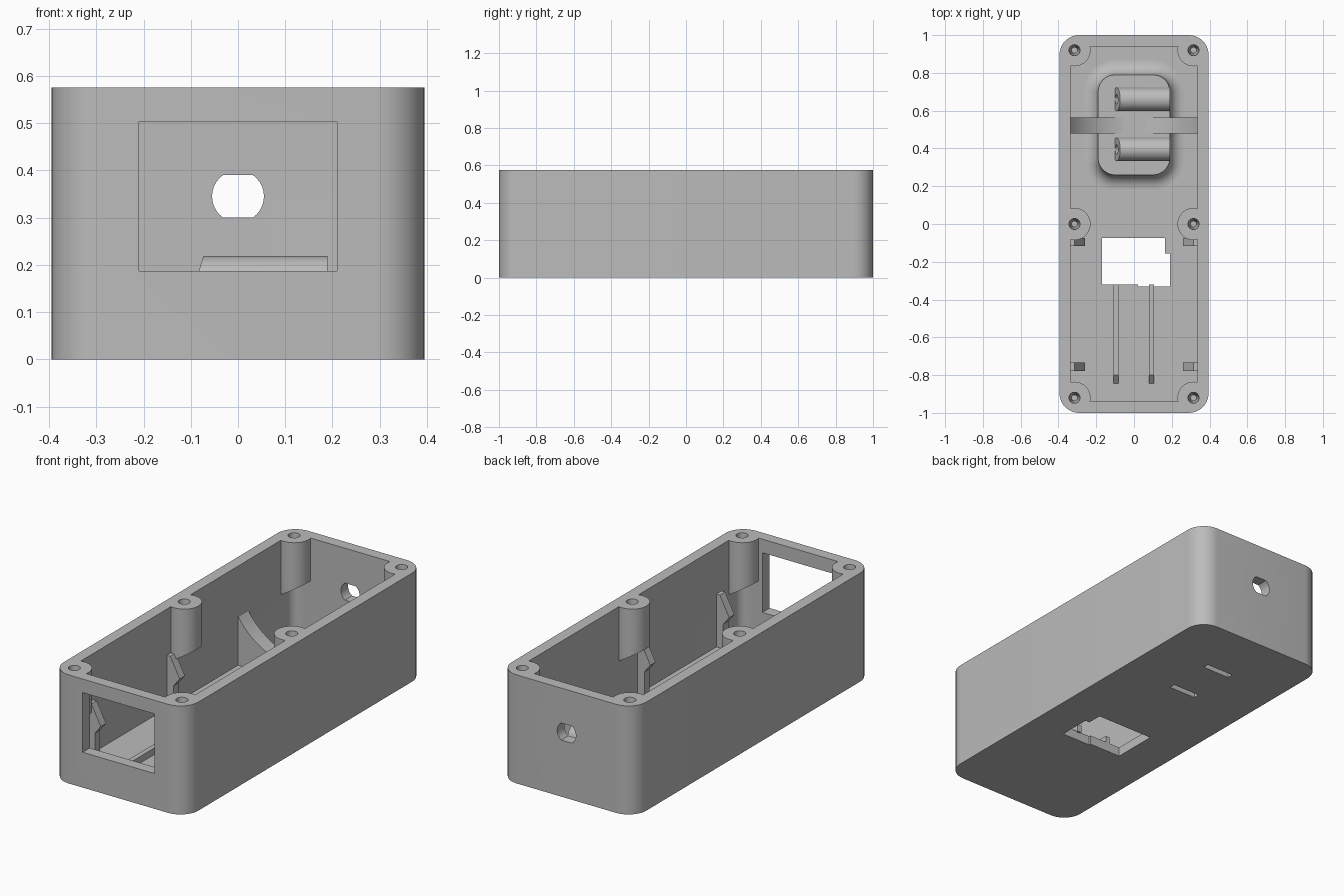
import bpy, bmesh, math
from mathutils import Matrix, Vector

if "Cube" in bpy.data.objects:
    bpy.data.objects.remove(bpy.data.objects["Cube"])

grey = bpy.data.materials.new("light_grey")
grey.use_nodes = True
grey.diffuse_color = (0.5, 0.5, 0.5, 1)
grey.node_tree.nodes["Principled BSDF"].inputs["Base Color"].default_value = (0.5, 0.5, 0.5, 1)

H, FLOOR = 0.575, 0.05


def make(name, bm):
    bmesh.ops.recalc_face_normals(bm, faces=bm.faces)
    mesh = bpy.data.meshes.new(name)
    bm.to_mesh(mesh)
    bm.free()
    ob = bpy.data.objects.new(name, mesh)
    bpy.context.collection.objects.link(ob)
    mesh.materials.append(grey)
    return ob


def loft(name, sections, center=(0, 0), seg=10):
    """Stack rounded rectangles given as (half x, half y, radius, z)."""
    bm = bmesh.new()
    loops = []
    for hx, hy, r, z in sections:
        loop = []
        for k, (sx, sy) in enumerate(((1, 1), (-1, 1), (-1, -1), (1, -1))):
            for i in range(seg + 1):
                a = (k + i / seg) * math.pi / 2
                loop.append(bm.verts.new((center[0] + sx * (hx - r) + r * math.cos(a),
                                          center[1] + sy * (hy - r) + r * math.sin(a), z)))
        loops.append(loop)
    for low, high in zip(loops, loops[1:]):
        for i in range(len(low)):
            j = (i + 1) % len(low)
            bm.faces.new((low[i], low[j], high[j], high[i]))
    bm.faces.new(loops[0])
    bm.faces.new(loops[-1])
    return make(name, bm)


def prism(name, points, axis, start, end):
    """Extrude a 2D outline along x, y or z."""
    place = {"x": lambda a, b, t: (t, a, b), "y": lambda a, b, t: (a, t, b),
             "z": lambda a, b, t: (a, b, t)}[axis]
    bm = bmesh.new()
    face = bm.faces.new([bm.verts.new(place(a, b, start)) for a, b in points])
    out = bmesh.ops.extrude_face_region(bm, geom=[face])
    verts = [v for v in out["geom"] if isinstance(v, bmesh.types.BMVert)]
    bmesh.ops.translate(bm, verts=verts, vec=place(0, 0, end - start))
    return make(name, bm)


def box(name, x0, x1, y0, y1, z0, z1):
    return prism(name, [(x0, y0), (x1, y0), (x1, y1), (x0, y1)], "z", z0, z1)


def rod(name, center, r1, r2, depth, direction=(0, 0, 1)):
    bm = bmesh.new()
    turn = Vector((0, 0, 1)).rotation_difference(Vector(direction)).to_matrix().to_4x4()
    bmesh.ops.create_cone(bm, cap_ends=True, segments=40, radius1=r1, radius2=r2, depth=depth,
                          matrix=Matrix.Translation(center) @ turn)
    return make(name, bm)


def cut(target, *cutters):
    for c in cutters:
        mod = target.modifiers.new("cut", "BOOLEAN")
        mod.operation, mod.solver, mod.object = "DIFFERENCE", "EXACT", c
        bpy.context.view_layer.update()
        graph = bpy.context.evaluated_depsgraph_get()
        mesh = bpy.data.meshes.new_from_object(target.evaluated_get(graph))
        target.modifiers.clear()
        target.data = mesh
        bpy.data.objects.remove(c)


# Cavity with screw posts left standing
spots = [(sx * 0.315, y) for sx in (-1, 1) for y in (-0.92, 0, 0.92)]
cavity = loft("cavity", [(0.335, 0.94, 0.05, FLOOR), (0.335, 0.94, 0.05, H + 0.1)])
for x, y in spots:
    post = rod("post", (x, y, 0.59), 0.085, 0.085, 0.5)
    for v in post.data.vertices:
        if v.co.z < 0.5:
            v.co.z = 0.35 - 0.6 * (abs(v.co.x) - 0.23)
    cut(cavity, post)

# Case shell
case = loft("case_shell", [(0.395, 1, 0.105, 0), (0.395, 1, 0.105, H)])
cut(case, cavity)
for x, y in spots:
    cut(case, rod("screw_hole", (x, y, 0.49), 0.016, 0.03, 0.19))

# Front window, rear socket hole with flat top and bottom, floor opening, bottom slots
cut(case, box("window", -0.21, 0.21, -1.1, -0.9, 0.187, 0.503))
half = math.asin(0.045 / 0.055)
arc = [-half + 2 * half * i / 10 for i in range(11)]
outline = [(s * 0.055 * math.cos(a), 0.345 + s * 0.055 * math.sin(a)) for s in (1, -1) for a in arc]
cut(case, prism("socket_hole", outline, "y", 0.9, 1.1))
opening = [(-0.17, -0.32), (0.02, -0.32), (0.02, -0.33), (0.19, -0.33),
           (0.19, -0.155), (0.165, -0.155), (0.165, -0.075), (-0.17, -0.075)]
cut(case, prism("floor_opening", opening, "z", -0.1, 0.12))
for y in (0.395, 0.66):
    cut(case, box("slot", -0.08, 0.08, y - 0.016, y + 0.016, -0.1, 0.1))

# Flared mound on the floor
R, TOP = 0.075, 0.13
flare = [(0.19 + R * (1 - math.cos(t)), 0.265 + R * (1 - math.cos(t)),
          0.09 + R * (1 - math.cos(t)), TOP - R * math.sin(t))
         for t in [math.pi / 2 * (1 - i / 8) for i in range(9)]]
mound = loft("mound", [(0.265, 0.34, 0.165, FLOOR - 0.01)] + flare, center=(0, 0.525))

# Two lying barrels with angled access holes
barrels = []
for side, y in (("front", 0.395), ("rear", 0.66)):
    barrel = rod(side + "_barrel", (0.045, y, 0.157), 0.062, 0.062, 0.29, (1, 0, 0))
    for v in barrel.data.vertices:
        if v.co.x < 0:
            v.co.x += 0.3 * (v.co.z - 0.13)
    aim = (-1, 0, 0.6)
    cut(barrel, rod("access", (-0.1, y, 0.16), 0.025, 0.025, 0.14, aim))
    cut(mound, rod("access", (-0.1, y, 0.16), 0.025, 0.025, 0.14, aim))
    barrels.append(barrel)

# Curved cradle rib between the side walls
sweep = math.asin(0.34 / 0.4)
curve = [(0.4 * math.sin(a), 0.525 - 0.4 * math.cos(a))
         for a in [sweep * (1 - i / 12) for i in range(25)]]
rib = prism("cradle_rib", [(-0.34, 0.04), (0.34, 0.04)] + curve, "y", 0.48, 0.565)

# Board clips on the side walls
clip = [(0.34, 0.04), (0.295, 0.04), (0.295, 0.18), (0.26, 0.225), (0.315, 0.33), (0.34, 0.33)]
for s, side in ((1, "left"), (-1, "right")):
    for y, end in ((-0.095, "rear"), (-0.755, "front")):
        prism(f"{side}_{end}_clip", [(s * a, b) for a, b in clip], "y", y - 0.022, y + 0.022)

# Floor rails with ramped front ends
for x, side in ((-0.095, "right"), (0.092, "left")):
    rail = [(-0.85, 0.045), (-0.32, 0.045), (-0.32, 0.085), (-0.8, 0.085)]
    prism(side + "_rail", rail, "x", x - 0.013, x + 0.013)

# Smooth the rounded parts
bpy.ops.object.select_all(action="DESELECT")
for ob in [case, mound, rib] + barrels:
    ob.select_set(True)
    bpy.context.view_layer.objects.active = ob
bpy.ops.object.shade_smooth_by_angle(angle=math.radians(30))
